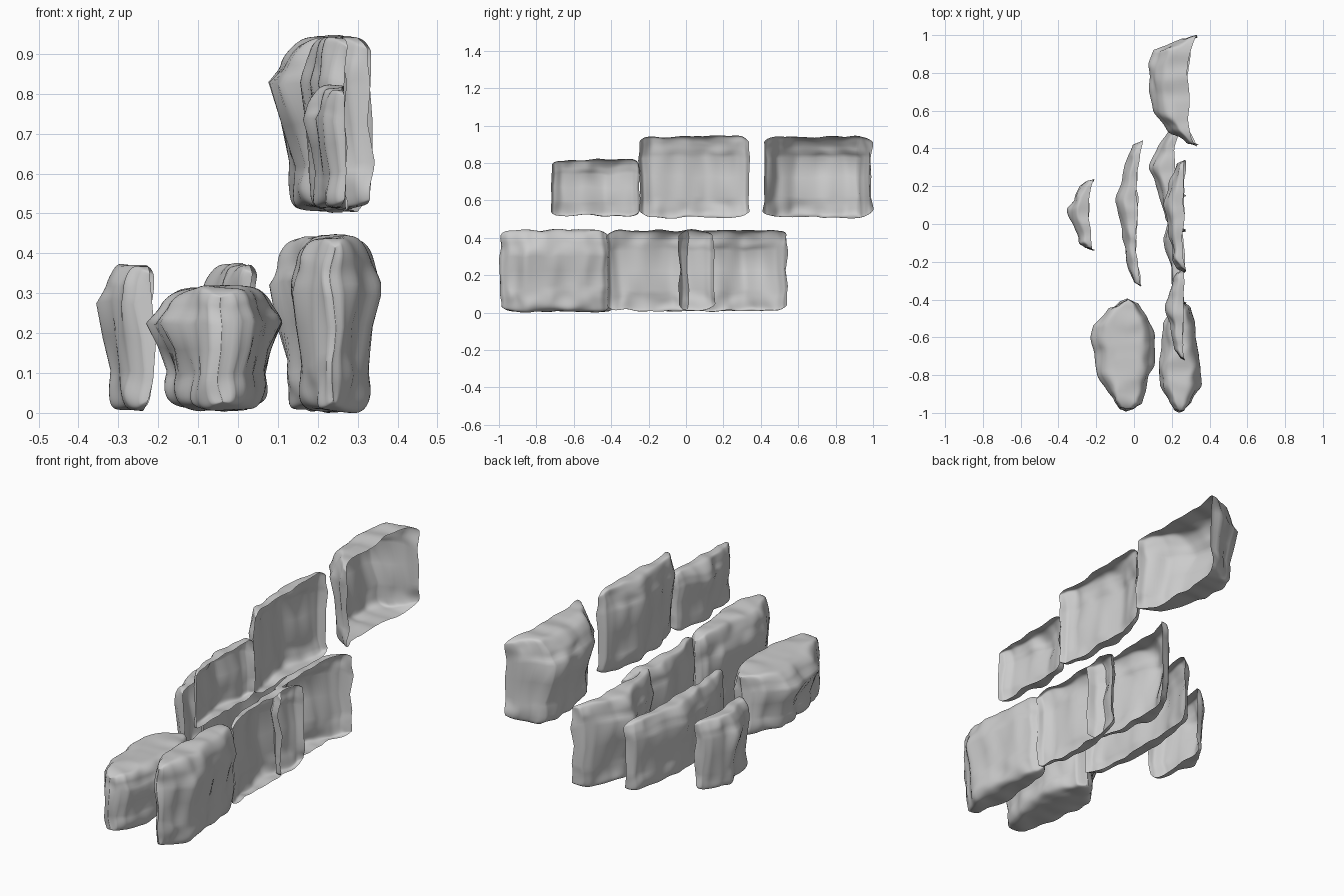
import bpy, bmesh, math
from mathutils import Vector, noise

if "Cube" in bpy.data.objects:
    bpy.data.objects.remove(bpy.data.objects["Cube"])

# depth profiles along y (position, share of full depth)
SLIM = [(0, 0), (.03, .28), (.12, .55), (.35, .72), (.6, 1), (.75, .76), (.9, .52), (.97, .35), (1, 0)]
DEEP = [(0, 0), (.03, .2), (.14, .6), (.3, .88), (.5, 1), (.75, 1), (.87, .92), (.91, .6), (.97, .3), (1, 0)]
BLOCK = [(0, 0), (.02, .2), (.1, .5), (.25, .93), (.4, .93), (.6, .76), (.78, .74), (.93, .5), (.98, .25), (1, 0)]
LUMP_L = [(0, 0), (.02, .2), (.1, .38), (.2, .55), (.33, .8), (.52, .85), (.66, 1), (.76, .94), (.9, .55), (.97, .25), (1, 0)]
LUMP_R = [(0, 0), (.02, .3), (.08, .55), (.2, .68), (.4, .93), (.66, 1), (.83, .78), (.96, .45), (1, 0)]
# wall bulge from bottom to top
WALL = [(0, .78), (.15, .76), (.32, .72), (.52, .85), (.7, 1), (.85, .85), (1, .74)]


def sample(pts, t):
    for (a, p), (b, q) in zip(pts, pts[1:]):
        if t <= b:
            f = (t - a) / (b - a)
            f = .5 * f + .5 * f * f * (3 - 2 * f)
            return p + (q - p) * f
    return pts[-1][1]


def add_half(bm, side, prof, xe, depth, y0, y1, z0, z1, curl, n):
    """One half of a stone, bulging from the plane x = xe toward `side`."""
    NU, NV = 56, 44
    zc, hz = (z0 + z1) / 2, (z1 - z0) / 2
    rows = []
    for i in range(NU + 1):
        t = .5 - .5 * math.cos(math.pi * i / NU)
        e = abs(2 * t - 1)
        lip = curl * (1 - e ** 4)
        h = hz * (1 - .13 * e ** 14)
        d = depth * sample(prof, t)
        row = []
        for j in range(NV + 1):
            a = math.pi * (j / NV - .5)
            v = math.copysign(abs(math.sin(a)) ** (2 / n), math.sin(a))
            f = max(0, math.cos(a)) ** (2 / n)
            out = max(d * sample(WALL, (v + 1) / 2), lip)
            x = lip + (out - lip) * f
            p = Vector((xe + side * x, y0 + (y1 - y0) * t, zc + h * v))
            # weathered lumps
            q = p * 11
            p += Vector((noise.noise(q) * .016,
                         noise.noise(q + Vector((7, 3, 1))) * .014,
                         noise.noise(q + Vector((2, 9, 5))) * .012))
            p.z = max(p.z, 0)
            row.append(bm.verts.new(p))
        rows.append(row)
    for i in range(NU):
        for j in range(NV):
            q = [rows[i][j], rows[i + 1][j], rows[i + 1][j + 1], rows[i][j + 1]]
            bm.faces.new(q if side > 0 else q[::-1])


def stone(name, halves, xe, y0, y1, z0, z1, curl=0, n=7):
    bm = bmesh.new()
    for side, prof, depth in halves:
        add_half(bm, side, prof, xe, depth, y0, y1, z0, z1, curl, n)
    bmesh.ops.remove_doubles(bm, verts=bm.verts, dist=.0006)
    for f in bm.faces:
        f.smooth = True
    me = bpy.data.meshes.new(name)
    bm.to_mesh(me)
    bm.free()
    ob = bpy.data.objects.new(name, me)
    bpy.context.collection.objects.link(ob)


# whole boulders: two halves welded at the seam
stone("boulder_tall", [(-1, BLOCK, .12), (1, BLOCK, .125)], .24, -.995, -.41, .005, .44, n=5)
stone("boulder_low", [(-1, LUMP_L, .19), (1, LUMP_R, .15)], -.04, -.99, -.40, .01, .315, n=6)

# facing stones: hollow shells, open toward +x
for name, prof, xe, depth, y0, y1, z0, z1, curl in [
    ("lower_facing_front", SLIM, .27, .12, -.42, .15, .01, .44, .02),
    ("lower_facing_back", SLIM, .27, .20, -.04, .54, .01, .44, .06),
    ("upper_facing_small", SLIM, .27, .11, -.72, -.25, .52, .815, .01),
    ("upper_facing_middle", SLIM, .27, .12, -.25, .34, .51, .94, .01),
    ("upper_facing_corner", DEEP, .33, .26, .415, .995, .51, .94, .045),
    ("side_facing_long", SLIM, .04, .14, -.33, .435, .01, .37, .025),
    ("side_facing_short", SLIM, -.215, .145, -.14, .23, .01, .37, .025),
]:
    stone(name, [(-1, prof, depth)], xe, y0, y1, z0, z1, curl)
